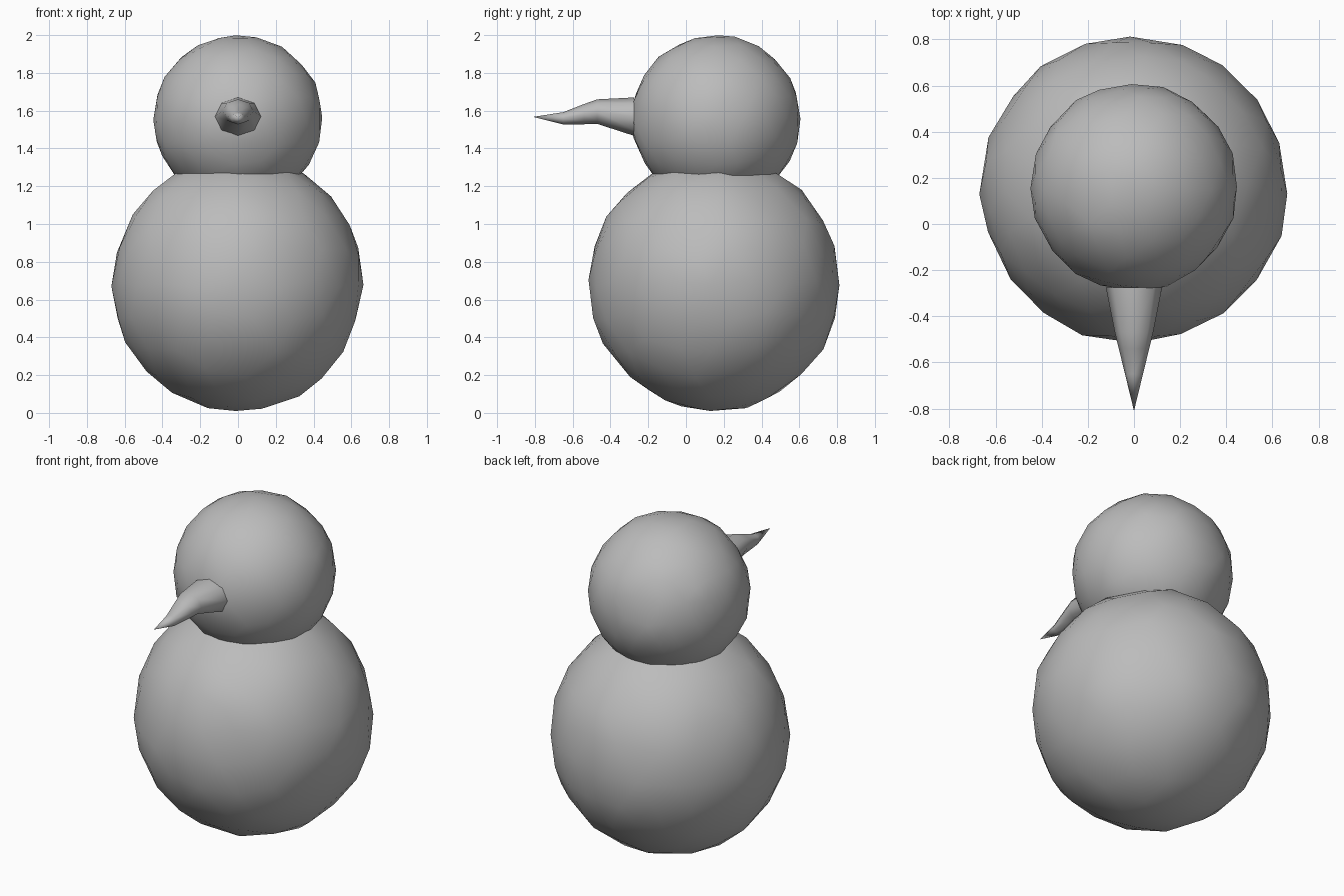
import bpy
import bmesh
import math
import random
from mathutils import Vector

cube = bpy.data.objects.get("Cube")
if cube:
    bpy.data.objects.remove(cube, do_unlink=True)

random.seed(4)

# One plain grey for the whole figure
grey = bpy.data.materials.new("plain grey")
grey.use_nodes = True
colour = (0.5, 0.5, 0.5, 1)
grey.diffuse_color = colour
grey.node_tree.nodes["Principled BSDF"].inputs["Base Color"].default_value = colour


def finish(bm, name):
    bmesh.ops.recalc_face_normals(bm, faces=bm.faces)
    mesh = bpy.data.meshes.new(name)
    bm.to_mesh(mesh)
    bm.free()
    mesh.materials.append(grey)
    obj = bpy.data.objects.new(name, mesh)
    bpy.context.collection.objects.link(obj)
    bpy.ops.object.select_all(action="DESELECT")
    obj.select_set(True)
    bpy.context.view_layer.objects.active = obj
    bpy.ops.object.shade_smooth_by_angle(angle=math.radians(60))
    return obj


def snowball(name, centre, radii, wobble):
    """Faceted ball with slightly uneven, hand-packed vertices."""
    bm = bmesh.new()
    bmesh.ops.create_icosphere(bm, subdivisions=3, radius=1)
    for v in bm.verts:
        nudge = Vector(random.uniform(-wobble, wobble) for _ in range(3))
        p = (v.co + nudge).normalized() * (1 + random.uniform(-wobble, wobble) * 0.25)
        v.co = Vector(c + r * k for c, r, k in zip(centre, radii, p))
    return finish(bm, name)


# Body and head
snowball("body", (0, 0.15, 0.685), (0.665, 0.665, 0.68), 0.04)
snowball("head", (0, 0.16, 1.555), (0.45, 0.45, 0.445), 0.04)

# Beak: octagonal rings (y, half width, bottom z, top z) drawn to a point
rings = [(-0.275, 0.122, 1.467, 1.67), (-0.47, 0.083, 1.53, 1.66),
         (-0.54, 0.066, 1.528, 1.635), (-0.65, 0.039, 1.527, 1.592)]
sides = 8
bm = bmesh.new()
loops = []
for y, half, low, high in rings:
    loops.append([bm.verts.new((half * math.cos(a), y, (low + high) / 2 + (high - low) / 2 * math.sin(a)))
                  for a in (math.tau * i / sides for i in range(sides))])
tip = bm.verts.new((0, -0.81, 1.567))
for a, b in zip(loops, loops[1:]):
    for i in range(sides):
        j = (i + 1) % sides
        bm.faces.new((a[i], a[j], b[j], b[i]))
for i in range(sides):
    bm.faces.new((loops[-1][i], loops[-1][(i + 1) % sides], tip))
bm.faces.new(loops[0])
finish(bm, "beak")
